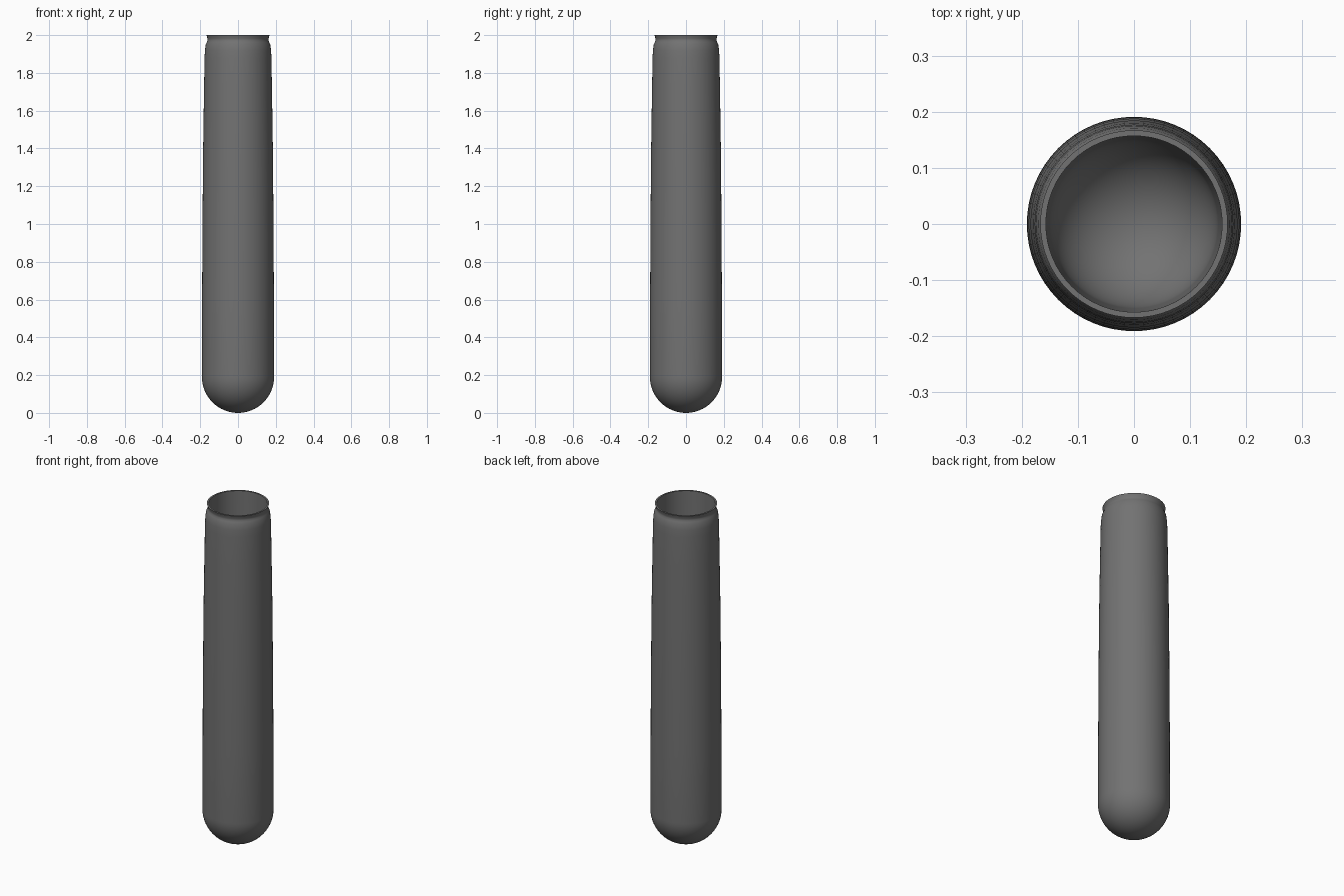
import bpy, bmesh, math

if "Cube" in bpy.data.objects:
    bpy.data.objects.remove(bpy.data.objects["Cube"])

SEG = 64
R = 0.191       # outer body radius
R_IN = 0.150    # inner bore radius at the bottom


def dome(r, cz, steps=16):
    """Quarter circle from the pole up to the equator."""
    return [(r * math.sin(a), cz - r * math.cos(a))
            for a in (math.pi / 2 * i / steps for i in range(steps + 1))]


def lathe(name, profile, color):
    bm = bmesh.new()
    verts = [bm.verts.new((r, 0, z)) for r, z in profile]
    edges = [bm.edges.new(p) for p in zip(verts, verts[1:])]
    bmesh.ops.spin(bm, geom=verts + edges, cent=(0, 0, 0), axis=(0, 0, 1),
                   angle=2 * math.pi, steps=SEG)
    bmesh.ops.remove_doubles(bm, verts=bm.verts, dist=1e-5)
    bmesh.ops.recalc_face_normals(bm, faces=bm.faces)
    mesh = bpy.data.meshes.new(name)
    bm.to_mesh(mesh)
    bm.free()
    mat = bpy.data.materials.new("dark_grey")
    mat.diffuse_color = color
    mat.use_nodes = True
    mat.node_tree.nodes["Principled BSDF"].inputs["Base Color"].default_value = mat.diffuse_color
    mesh.materials.append(mat)
    ob = bpy.data.objects.new(name, mesh)
    bpy.context.collection.objects.link(ob)
    bpy.context.view_layer.objects.active = ob
    ob.select_set(True)
    bpy.ops.object.shade_smooth_by_angle(angle=math.radians(40))
    return ob


# Outside: gently tapered body, rounded shoulder, neck and flared lip
outer = dome(R, R) + [
    (0.190, 0.6), (0.188, 1.0), (0.1845, 1.4), (0.180, 1.7), (0.177, 1.88),
    (0.175, 1.92), (0.171, 1.95), (0.165, 1.963), (0.161, 1.973),
    (0.161, 1.98), (0.164, 1.99), (0.167, 2.0)]
# Inside: plain bore with a round bottom
inner = dome(R_IN, R) + [(0.157, 2.0)]

lathe("test_tube", outer + inner[::-1], (0.17, 0.17, 0.17, 1))
